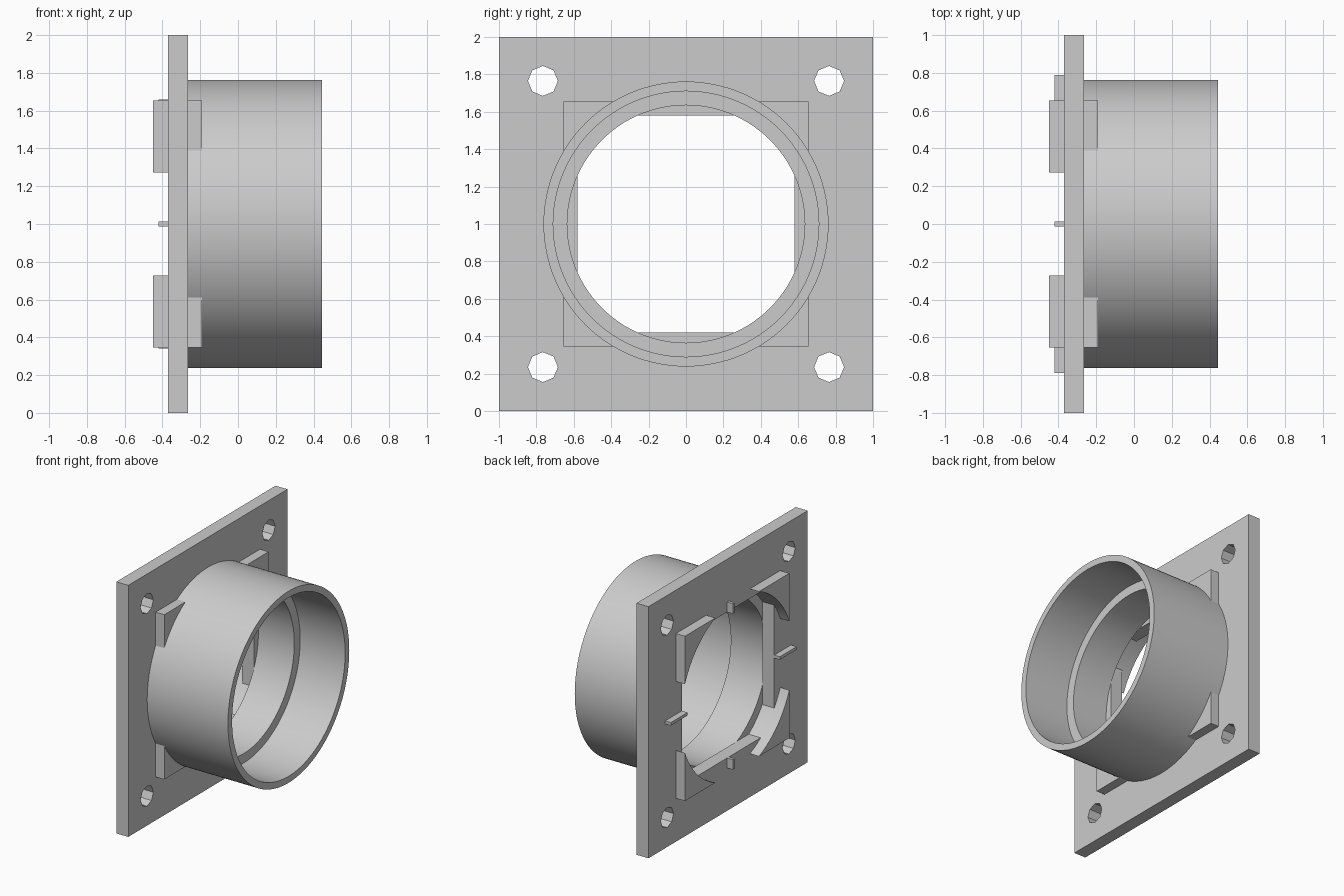
import bpy
import bmesh
from math import cos, sin, tau, radians

old = bpy.data.objects.get("Cube")
if old:
    bpy.data.objects.remove(old, do_unlink=True)

grey = bpy.data.materials.new("light grey plastic")
grey.use_nodes = True
colour = (0.6, 0.6, 0.6, 1)
grey.diffuse_color = colour
grey.node_tree.nodes["Principled BSDF"].inputs["Base Color"].default_value = colour

BACK, FRONT = -0.37, -0.265      # plate thickness along x
SEGMENTS = 128


def finish(name, bm):
    bmesh.ops.recalc_face_normals(bm, faces=bm.faces)
    mesh = bpy.data.meshes.new(name)
    bm.to_mesh(mesh)
    bm.free()
    mesh.materials.append(grey)
    obj = bpy.data.objects.new(name, mesh)
    bpy.context.collection.objects.link(obj)
    return obj


def box(name, x0, x1, y0, y1, z0, z1):
    bm = bmesh.new()
    bmesh.ops.create_cube(bm, size=1)
    for v in bm.verts:
        v.co = ((x0 + x1) / 2 + v.co.x * (x1 - x0),
                (y0 + y1) / 2 + v.co.y * (y1 - y0),
                (z0 + z1) / 2 + v.co.z * (z1 - z0))
    return finish(name, bm)


def lathe(name, profile, sides, y=0, z=1, closed=True):
    """Turn (x, radius) points around an axis parallel to x."""
    bm = bmesh.new()
    rings = [[bm.verts.new((x, y + r * cos(tau * i / sides), z + r * sin(tau * i / sides)))
              for i in range(sides)] for x, r in profile]
    pairs = list(zip(rings, rings[1:]))
    if closed:
        pairs.append((rings[-1], rings[0]))
    else:
        bm.faces.new(rings[0])
        bm.faces.new(rings[-1])
    for a, b in pairs:
        for i in range(sides):
            j = (i + 1) % sides
            bm.faces.new((a[i], a[j], b[j], b[i]))
    return finish(name, bm)


def rod(name, x0, x1, r, sides, y=0, z=1):
    return lathe(name, [(x0, r), (x1, r)], sides, y, z, closed=False)


def carve(obj, cutter, operation="DIFFERENCE"):
    cutter.hide_render = True
    mod = obj.modifiers.new("carve", "BOOLEAN")
    mod.object, mod.operation, mod.solver = cutter, operation, "EXACT"
    bpy.context.view_layer.objects.active = obj
    bpy.ops.object.modifier_apply(modifier=mod.name)
    bpy.data.objects.remove(cutter, do_unlink=True)


def smooth(obj):
    bpy.ops.object.select_all(action="DESELECT")
    obj.select_set(True)
    bpy.context.view_layer.objects.active = obj
    bpy.ops.object.shade_smooth_by_angle(angle=radians(30))


# Mounting plate: square opening with rounded corners, and four screw holes
plate = box("mounting_plate", BACK, FRONT, -1, 1, 0, 2)
opening = box("opening_cutter", -0.6, 0, -0.58, 0.58, 0.42, 1.58)
carve(opening, rod("round_cutter", -0.7, 0.1, 0.71, SEGMENTS), "INTERSECT")
carve(plate, opening)
for sy in (-1, 1):
    for sz in (-1, 1):
        carve(plate, rod("screw_cutter", -0.6, 0, 0.08, 8, sy * 0.765, 1 + sz * 0.765))
smooth(plate)

# Corner blocks: a square prism bored out so that only its corners remain
blocks = box("corner_blocks", -0.45, -0.19, -0.655, 0.655, 0.345, 1.655)
carve(blocks, rod("bore_cutter", -0.7, 0.1, 0.71, SEGMENTS))
smooth(blocks)

# Tube with a stepped bore
tube = lathe("tube", [(FRONT, 0.762), (0.445, 0.762), (0.445, 0.71),
                      (0.05, 0.71), (0.05, 0.635), (FRONT, 0.635)], SEGMENTS)
smooth(tube)

# Raised alignment marks on the back of the plate
for side, s in (("left", 1), ("right", -1)):
    a, b = sorted((s * 0.58, s * 0.79))
    box(side + "_mark", -0.42, BACK, a, b, 0.988, 1.012)
for side, s in (("top", 1), ("bottom", -1)):
    a, b = sorted((1 + s * 0.58, 1 + s * 0.66))
    box(side + "_mark", -0.42, BACK, -0.012, 0.012, a, b)
